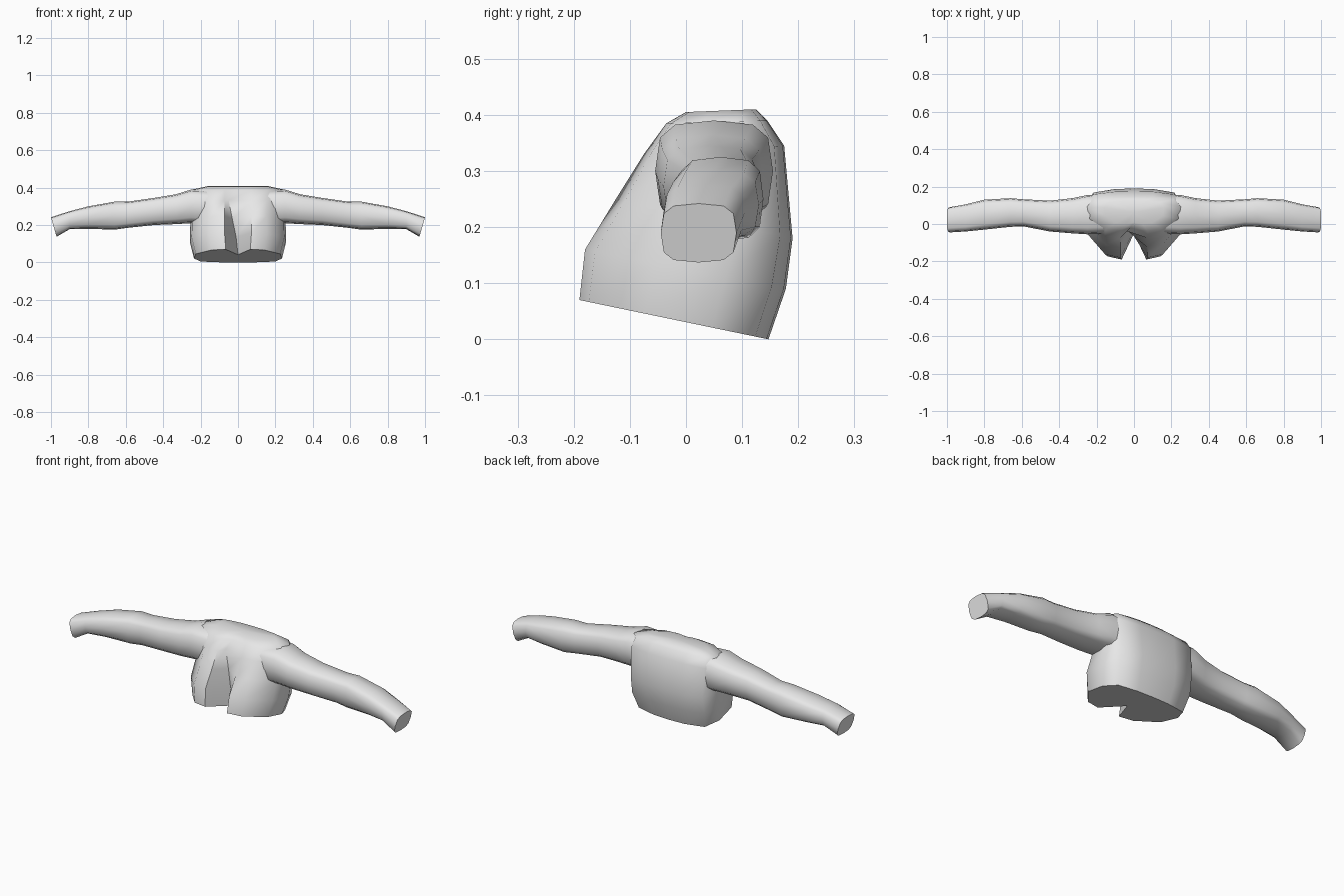
import bpy, bmesh, math

cube = bpy.data.objects.get("Cube")
if cube:
    bpy.data.objects.remove(cube, do_unlink=True)

cloth = bpy.data.materials.new("light_grey_cloth")
cloth.use_nodes = True
grey = (0.8, 0.8, 0.8, 1)
cloth.diffuse_color = grey
cloth.node_tree.nodes["Principled BSDF"].inputs["Base Color"].default_value = grey


def fan_cap(bm, ring):
    """Close a ring with triangles around its middle."""
    total = ring[0].co.copy()
    for vert in ring[1:]:
        total += vert.co
    middle = bm.verts.new(total / len(ring))
    for i, vert in enumerate(ring):
        bm.faces.new((vert, ring[i - 1], middle))


def loft(name, rings):
    """Skin a stack of equal rings and cap both ends."""
    bm = bmesh.new()
    rows = [[bm.verts.new(p) for p in ring] for ring in rings]
    for low, high in zip(rows, rows[1:]):
        for i in range(len(low)):
            bm.faces.new((low[i - 1], low[i], high[i], high[i - 1]))
    fan_cap(bm, rows[0])
    fan_cap(bm, rows[-1])
    bmesh.ops.recalc_face_normals(bm, faces=bm.faces)
    mesh = bpy.data.meshes.new(name)
    bm.to_mesh(mesh)
    bm.free()
    mesh.materials.append(cloth)
    obj = bpy.data.objects.new(name, mesh)
    bpy.context.collection.objects.link(obj)
    bpy.ops.object.select_all(action="DESELECT")
    obj.select_set(True)
    bpy.context.view_layer.objects.active = obj
    bpy.ops.object.shade_smooth_by_angle(angle=math.radians(60))
    return obj


# Body outline from flap tip round to centre back, as shares of width and depth
outline = [(.28, 0), (.6, .05), (.96, .35), (1, .7), (.85, .93), (.4, .99)]


def body_ring(front_z, back_z, tip, fold_x, fold_y, width, back):
    def place(x, y):
        share = (y - tip) / (back - tip)
        return (x, y, front_z + (back_z - front_z) * share)
    half = [(width * u, tip + (back - tip) * v) for u, v in outline]
    ring = [place(fold_x, fold_y)]
    ring += [place(x, y) for x, y in half]
    ring.append(place(0, back))
    ring += [place(-x, y) for x, y in reversed(half)]
    return ring


# Body with the front fold: front z, back z, tip y, fold x, fold y, width, back y
body_levels = [
    (.07, 0, -.19, 0, -.05, .235, .147),
    (.16, .09, -.18, -.01, -.05, .258, .178),
    (.25, .18, -.125, -.03, -.04, .255, .19),
    (.33, .345, -.075, -.05, -.035, .26, .175),
    (.385, .39, -.035, -.02, -.02, .25, .145),
    (.405, .41, 0, 0, .01, .16, .125),
]
loft("jacket_body", [body_ring(*level) for level in body_levels])

# Sleeve sections: x, bottom z, top z, front y, back y, cuff slant
sections = [
    (.14, .2, .385, -.05, .15, 0),
    (.25, .21, .39, -.055, .155, 0),
    (.33, .205, .365, -.05, .138, 0),
    (.45, .2, .345, -.04, .125, 0),
    (.59, .185, .325, -.013, .132, 0),
    (.66, .175, .325, -.015, .138, 0),
    (.8, .18, .3, -.03, .13, 0),
    (.9, .178, .274, -.04, .105, 0),
    (1, .137, .242, -.045, .09, .03),
]


def sleeve_ring(side, x, bottom, top, front, back, slant, count=12):
    ring = []
    for i in range(count):
        a = math.tau * i / count
        # Rounded box section
        c, s = [math.copysign(abs(t) ** .6, t) for t in (math.cos(a), math.sin(a))]
        ring.append((side * (x - slant * (1 - s) / 2),
                     (front + back) / 2 + c * (back - front) / 2,
                     (bottom + top) / 2 + s * (top - bottom) / 2))
    return ring


for name, side in (("left_sleeve", 1), ("right_sleeve", -1)):
    loft(name, [sleeve_ring(side, *section) for section in sections])
